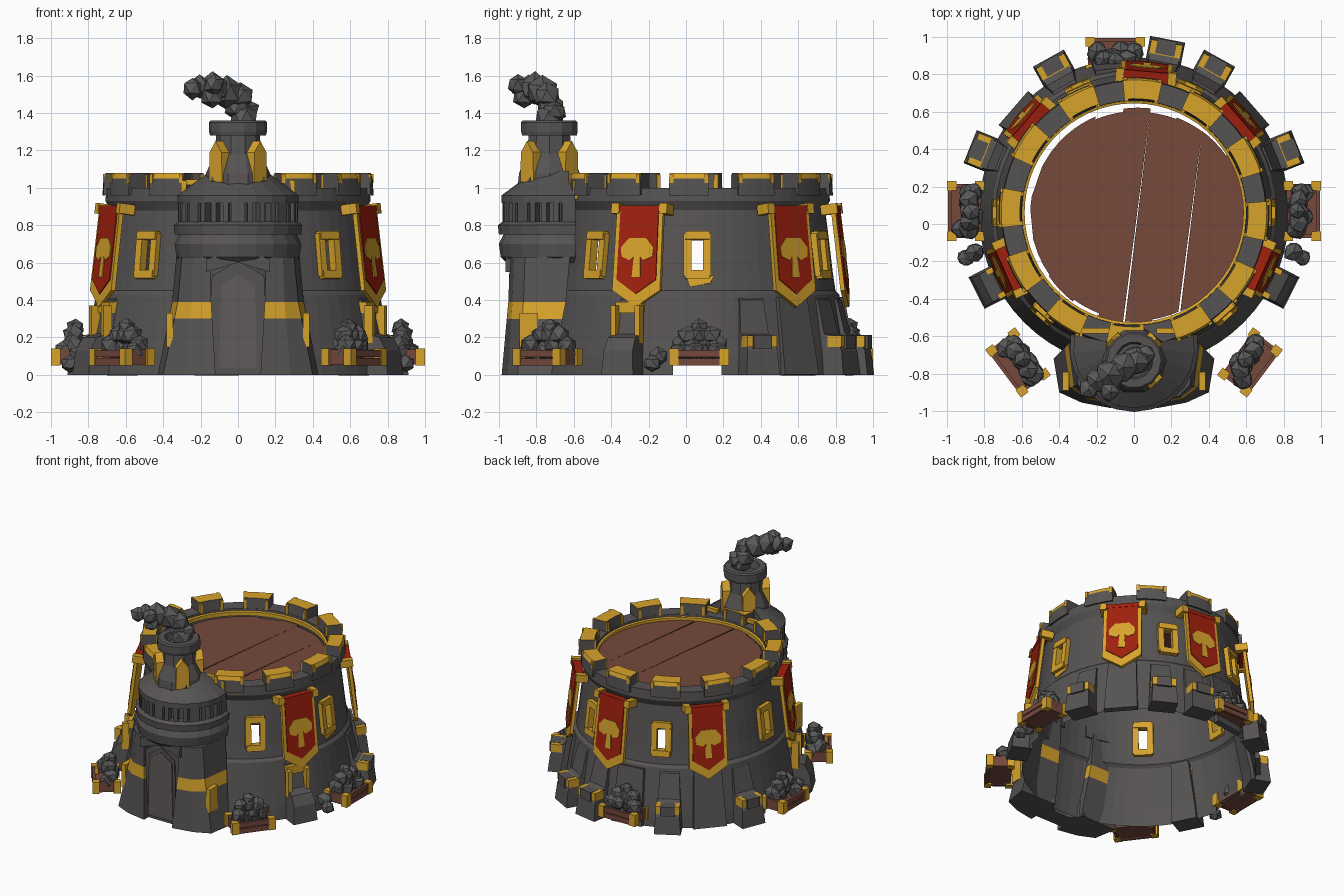
import bpy, bmesh, random
from math import sin, cos, radians, sqrt, pi
from mathutils import Matrix, Vector

random.seed(4)
if "Cube" in bpy.data.objects:
    bpy.data.objects.remove(bpy.data.objects["Cube"])


def material(name, *rgb):
    m = bpy.data.materials.new(name)
    m.use_nodes = True
    m.diffuse_color = (*rgb, 1)
    m.node_tree.nodes["Principled BSDF"].inputs["Base Color"].default_value = (*rgb, 1)
    return m


STONE = material("dark stone", .094, .087, .086)
GOLD = material("gold trim", .68, .37, .025)
RED = material("red cloth", .35, .014, .004)
WOOD = material("brown wood", .18, .067, .044)
DOOR = material("door stone", .115, .104, .1)
SMOKE = material("smoke and coal", .1, .1, .1)
KEEP = Vector((0, .06, 0))
GATE = Vector((0, -.66, 0))
CHIMNEY = Vector((0, -.73, 0))


def frame(angle, r, z=0, centre=KEEP, tilt=0):
    """Local x points outward, y along the wall, z up."""
    return (Matrix.Translation(centre) @ Matrix.Rotation(radians(angle), 4, 'Z')
            @ Matrix.Translation((r, 0, z)) @ Matrix.Rotation(tilt, 4, 'Y'))


def finish(name, bm, mats, rule=None, matrix=Matrix()):
    bmesh.ops.recalc_face_normals(bm, faces=bm.faces)
    if rule:
        for f in bm.faces:
            f.material_index = int(rule(f.calc_center_median(), f.normal))
    bm.transform(matrix)
    me = bpy.data.meshes.new(name)
    bm.to_mesh(me)
    bm.free()
    for m in mats:
        me.materials.append(m)
    ob = bpy.data.objects.new(name, me)
    bpy.context.collection.objects.link(ob)
    return ob


def loft(name, rings, mats, closed=False, caps=True, rule=None, matrix=Matrix(), skip=None):
    """Skin through rings of points; each ring is a closed loop when closed is set."""
    bm = bmesh.new()
    rows = [[bm.verts.new(p) for p in ring] for ring in rings]
    n = len(rows[0])
    for i, (a, b) in enumerate(zip(rows, rows[1:])):
        for j in range(n if closed else n - 1):
            if not (skip and skip(i, j)):
                k = (j + 1) % n
                bm.faces.new((a[j], a[k], b[k], b[j]))
    if caps:
        bm.faces.new(rows[0])
        bm.faces.new(rows[-1])
    return finish(name, bm, mats, rule, matrix)


def lathe(name, profile, mats, centre=KEEP, seg=60, start=0, skip=None):
    """Full turn of an open (radius, height) profile."""
    rings = [[centre + Vector((r * cos(t), r * sin(t), z)) for t in
              (radians(start) + 2 * pi * j / seg for j in range(seg))] for r, z in profile]
    return loft(name, rings, mats, True, False, skip=skip)


def arc(name, profile, a0, a1, mats, centre=KEEP, steps=4, rule=None):
    """Part turn of a closed (radius, height) profile, with end caps."""
    rings = []
    for i in range(steps + 1):
        t = radians(a0 + (a1 - a0) * i / steps)
        rings.append([centre + Vector((r * cos(t), r * sin(t), z)) for r, z in profile])
    return loft(name, rings, mats, True, True, rule)


def slab(name, outline, x0, x1, mat, matrix):
    """Flat (y, z) outline given depth along local x."""
    return loft(name, [[(x, y, z) for y, z in outline] for x in (x0, x1)], [mat], True, matrix=matrix)


def boxes(name, parts, mat, matrix=Matrix()):
    bm = bmesh.new()
    for at, size in parts:
        bmesh.ops.create_cube(bm, size=1, matrix=Matrix.Translation(at) @ Matrix.Diagonal((*size, 1)))
    return finish(name, bm, [mat], matrix=matrix)


def lumps(name, blobs, matrix=Matrix()):
    bm = bmesh.new()
    for at, r in blobs:
        made = bmesh.ops.create_icosphere(bm, subdivisions=1, radius=r, matrix=Matrix.Translation(at))
        for v in made["verts"]:
            v.co += Vector([random.uniform(-.1, .1) * r for _ in range(3)])
    return finish(name, bm, [SMOKE], matrix=matrix)


# Keep wall with window holes and low openings behind the side coal boxes
WINDOWS = (0, 66, 114, 180, 228, 312)
LOW = (-6, 0, 6, 174, 180, 186, 354)
wall = [(.83, 0), (.825, .05), (.82, .1), (.76, .43), (.74, .45), (.725, .55), (.705, .72),
        (.685, .88), (.71, .93), (.705, 1), (.6, 1), (.595, .93)]
lathe("keep_wall", wall, [STONE], start=-3,
      skip=lambda i, j: (i == 5 and j * 6 in WINDOWS) or (i == 0 and j * 6 in LOW))
lathe("roof_edge_trim", [(.6, .95), (.6, .985), (.585, .98), (.585, .95)], [GOLD])

# Battlements with gilded tops and corners
for i in range(12):
    a = i * 30 - 3 + random.uniform(-1, 1)
    arc("merlon", [(.6, .98), (.725, .96), (.72, 1.05), (.71, 1.078), (.61, 1.078)], a - 8.5, a + 8.5,
        [STONE, GOLD], rule=lambda c, n: n.z > .3)
    for side in (-1, 1):
        boxes("merlon_corner", [((0, 0, 0), (.012, .022, .05))], GOLD, frame(a + side * 7.5, .719, 1.05))
        boxes("merlon_inner_corner", [((0, 0, 0), (.012, .022, .07))], GOLD,
              frame(a + side * 7.5, .604, 1.035))

# Plank floor with tapering cracks
R = .575
for i in range(8):
    x0 = -R + i * R / 4
    crack = random.choice((0, 0, .01))
    xs = [x0 + R / 4 * k / 4 for k in range(5)]
    half = [sqrt(max(R * R - x * x, .001)) for x in xs]
    far, near = random.uniform(.96, 1.01), random.uniform(.96, 1.01)
    outline = [(x, h * far) for x, h in zip(xs, half)]
    outline += [(x - crack * (x - x0) * 7, -h * near) for x, h in reversed(list(zip(xs, half)))]
    loft("floor_plank", [[(x, y, z) for x, y in outline] for z in (.94, .96)], [WOOD], True,
         matrix=Matrix.Translation((.02, .045, 0)) @ Matrix.Rotation(-.12, 4, 'Z'))

# Window frames, and a gold stain below the side ones
for a in WINDOWS:
    boxes("window_frame", [((0, s * .052, 0), (.05, .042, .23)) for s in (-1, 1)]
          + [((0, 0, s * .105), (.06, .13, .045)) for s in (-1, 1)], GOLD,
          frame(a, .717, .64, tilt=-.11))
slab("window_stain", [(-.06, .03), (.09, .03), (.07, -.01), (-.04, -.03)], 0, .006, GOLD,
     frame(0, .734, .5, tilt=-.13))

# Banners: gold backing, red cloth, tree ornament, rail and brackets
tree = [(-.025, -.12), (.025, -.12), (.018, -.01), (.04, -.03), (.09, -.01), (.095, .04),
        (.05, .09), (-.05, .09), (-.095, .04), (-.09, -.01), (-.04, -.03), (-.018, -.01)]
for a in (-24, 41, 85, 139, 204):
    m = frame(a, .77, .64, tilt=-.12)
    shield = [(-.135, .25), (.135, .25), (.14, -.19), (0, -.28), (-.14, -.19)]
    slab("banner_border", shield, -.012, .012, GOLD, m)
    slab("banner_cloth", [(y * .82, z * .86 + .03) for y, z in shield], .01, .018, RED, m)
    slab("banner_tree", tree, .016, .023, GOLD, m)
    boxes("banner_rail", [((-.01, 0, .25), (.06, .26, .03))], RED, m)
    boxes("banner_brackets", [((-.02, s * .14, .25), (.09, .045, .055)) for s in (-1, 1)], GOLD, m)

# Buttresses round the foot of the wall, framed or capped in gold
for a in (22, 61, 79, 119, 158, 207, -27):
    width = .095
    side = [(.8, 0), (.945, 0), (.93, .13), (.89, .2), (.82, .22), (.775, .4), (.72, .43), (.79, .1)]
    rings = [[(x, s * width * (1 - z * .7), z) for x, z in side] for s in (-1, 1)]
    loft("buttress", rings, [STONE], True, matrix=frame(a, 0))
    if 0 < a < 180:
        boxes("buttress_cap", [((.885, 0, .18), (.085, width * 1.8, .06))], GOLD, frame(a, 0))
        boxes("buttress_cap_stone", [((.9, 0, .175), (.08, width * 1.1, .074))], STONE, frame(a, 0))
    else:
        boxes("buttress_trim", [((.825, s * width * .75, .27), (.05, .03, .2)) for s in (-1, 1)]
              + [((.785, 0, .36), (.05, width * 1.6, .06))], GOLD, frame(a, 0))

# Leaning stone panels between the buttresses
for a in (41, 98, 139):
    slab("wall_panel", [(-.12, 0), (.12, 0), (.1, .42), (-.1, .42)], -.02, .02, STONE,
         frame(a, .835, 0, tilt=-.18))

# Coal boxes with gold corner posts and heaped coal
for x, y, turn, loose in ((.9, .07, 0, -1), (-.9, .07, 180, 1), (-.1, .9, 90, 0),
                          (.62, -.74, -37, 0), (-.62, -.74, 217, 0)):
    m = frame(turn, 0, 0, Vector((x, y, 0)))
    boxes("coal_box_planks", [((.085, 0, z), (.02, .28, .038)) for z in (.07, .115)]
          + [((0, s * .135, .095), (.18, .02, .08)) for s in (-1, 1)]
          + [((0, 0, .07), (.17, .26, .02))], WOOD, m)
    boxes("coal_box_corners", [((px, s * .135, .095), (.05, .05, .09))
                               for s in (-1, 1) for px in (-.075, .075)], GOLD, m)
    heap = [((random.uniform(-.05, .03), (k % 4 - 1.5) * .065, .13 + .03 * (k // 4)), .058) for k in range(8)]
    heap += [((-.02, v, .21), .058) for v in (-.06, 0, .06)] + [((-.03, 0, .255), .05)]
    if loose:
        heap += [((.0, loose * .25, .06), .05), ((-.05, loose * .22, .1), .055)]
    lumps("coal_heap", heap, m)


# Gatehouse drum: core, bulging ledge, gallery and sloping roof
def drum(name, profile, a0=168, a1=372):
    return arc(name, profile, a0, a1, [STONE], GATE, 12)


drum("gate_core", [(.15, 0), (.25, 0), (.25, .85), (.15, .85)], 200, 340)
drum("gate_bulge", [(.1, .6), (.3, .6), (.33, .63), (.34, .7), (.315, .75), (.1, .75)])
drum("gate_ledge", [(.1, .75), (.34, .75), (.345, .8), (.32, .82), (.1, .82)])
drum("gate_gallery", [(.1, .8), (.27, .8), (.27, .95), (.1, .95)])
drum("gate_roof", [(.05, .92), (.325, .92), (.325, .96), (.15, 1.09), (.05, 1.09)])
for i in range(17):
    wide = .07 if i % 4 == 0 else .03
    boxes("gallery_pillar", [((0, 0, 0), (.05, wide, .13))], STONE, frame(174 + i * 12, .295, .87, GATE))

# Gate piers with gold bands and outer gold drips
foot = [(.12, -.985), (.28, -.955), (.4, -.9), (.43, -.72), (.12, -.72)]
head = [(.15, -.94), (.24, -.92), (.3, -.86), (.33, -.62), (.15, -.62)]
for s in (-1, 1):
    rings = []
    for z in (0, .3, .39, .63):
        t = min(z / .5, 1)
        rings.append([(s * (p[0] + (q[0] - p[0]) * t), p[1] + (q[1] - p[1]) * t, z)
                      for p, q in zip(foot, head)])
    loft("gate_pier", rings, [STONE, GOLD], True, rule=lambda c, n: .3 < c.z < .39)
    boxes("pier_drip", [((s * .365, -.84, .24), (.035, .1, .18))], GOLD)

# Pointed door in its frame, under a peaked hood
m = frame(-90, 0, 0, Vector())
slab("door_frame", [(-.155, 0), (.155, 0), (.14, .53), (0, .61), (-.14, .53)], .8, .93, STONE, m)
slab("door_surround", [(-.12, .02), (.12, .02), (.11, .5), (0, .57), (-.11, .5)], .9, .938, STONE, m)
slab("door", [(-.1, .04), (.1, .04), (.09, .48), (0, .54), (-.09, .48)], .9, .945, DOOR, m)
for s in (-1, 1):
    slab("door_hood", [(0, .6), (s * .17, .55), (s * .17, .62), (0, .67)], .85, .965, STONE, m)

# Chimney with gold corner braces and a wide cap
lathe("chimney_shaft", [(.18, 1), (.17, 1.08), (.125, 1.18), (.115, 1.3)], [STONE], CHIMNEY, 10)
lathe("chimney_cap", [(.1, 1.28), (.15, 1.28), (.155, 1.3), (.155, 1.35), (.145, 1.36),
                      (.1, 1.36), (.09, 1.3), (.001, 1.3)], [STONE], CHIMNEY, 14)
for a in (45, 135, 225, 315):
    slab("chimney_brace", [(-.05, 1.03), (.05, 1.03), (.045, 1.19), (0, 1.25), (-.045, 1.19)],
         .08, .17, GOLD, frame(a, 0, 0, CHIMNEY))

# Gold edging where the gate roof meets the keep
for s in (-1, 1):
    boxes("gate_roof_edging", [((s * .29, -.585, .99), (.03, .04, .1)),
                               ((s * .2, -.57, 1.03), (.16, .03, .03))], GOLD)

# Drifting smoke
puffs = [((.03, -.73, 1.38), .08), ((.05, -.7, 1.41), .065), ((0, -.72, 1.43), .08), ((.01, -.74, 1.49), .075),
         ((-.06, -.77, 1.51), .085), ((-.13, -.81, 1.53), .085), ((-.14, -.86, 1.49), .07),
         ((-.2, -.84, 1.54), .065), ((-.24, -.88, 1.53), .06), ((-.13, -.9, 1.55), .055)]
lumps("smoke", puffs)
